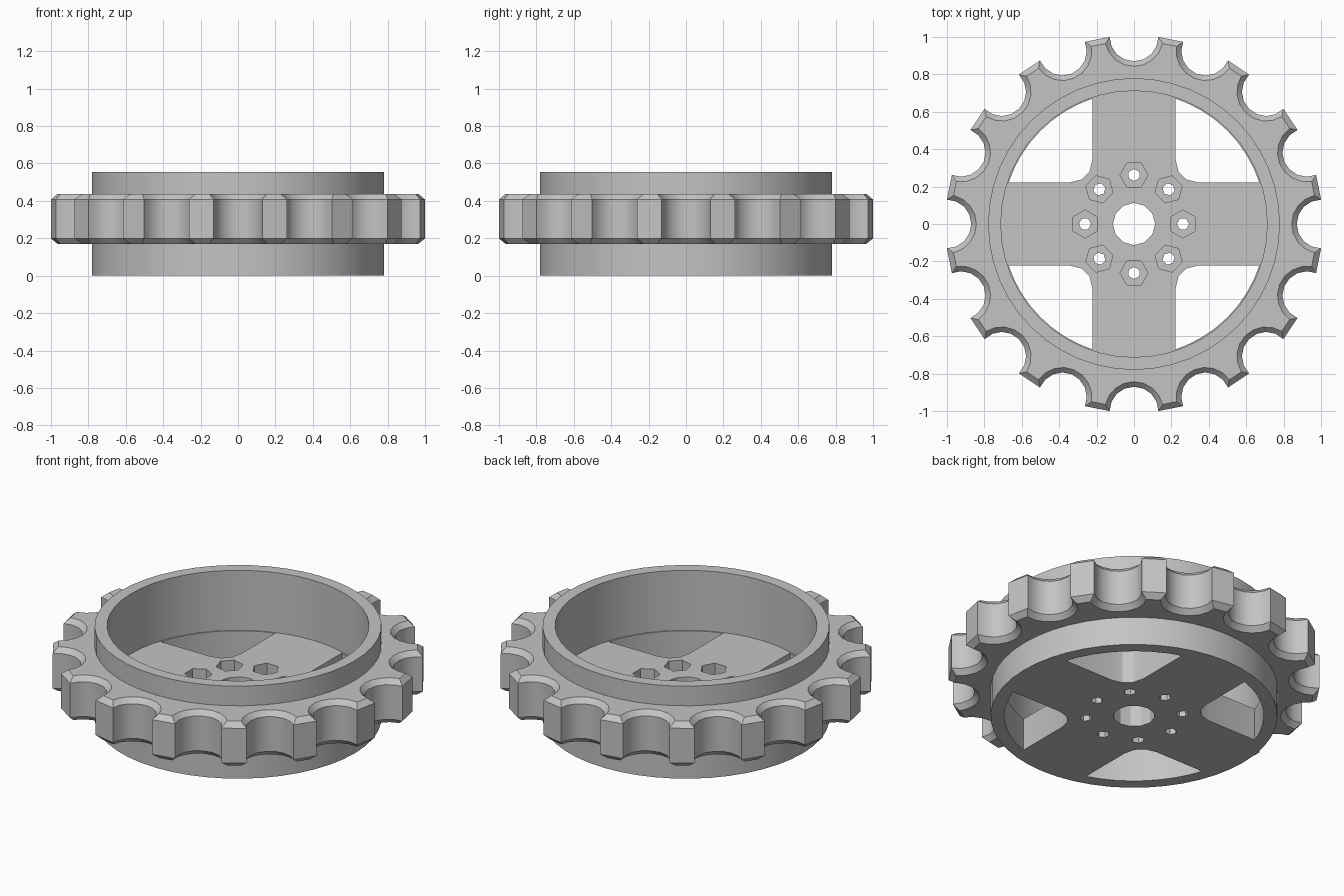
import bpy, bmesh
from math import sin, cos, pi, radians, asin, atan2, hypot

cube = bpy.data.objects.get("Cube")
if cube:
    bpy.data.objects.remove(cube, do_unlink=True)

# Single plain grey
grey = bpy.data.materials.new("plain_grey")
grey.use_nodes = True
colour = (0.55, 0.55, 0.55, 1)
grey.diffuse_color = colour
grey.node_tree.nodes["Principled BSDF"].inputs["Base Color"].default_value = colour


def finish(bm, name):
    bmesh.ops.recalc_face_normals(bm, faces=bm.faces)
    mesh = bpy.data.meshes.new(name)
    bm.to_mesh(mesh)
    bm.free()
    mesh.materials.append(grey)
    obj = bpy.data.objects.new(name, mesh)
    bpy.context.collection.objects.link(obj)
    return obj


def circle(r, n, cx=0, cy=0, turn=0):
    return [(cx + r * cos(turn + 2 * pi * i / n),
             cy + r * sin(turn + 2 * pi * i / n)) for i in range(n)]


def add_prism(bm, outline, z0, z1):
    low = [bm.verts.new((x, y, z0)) for x, y in outline]
    high = [bm.verts.new((x, y, z1)) for x, y in outline]
    bm.faces.new(low[::-1])
    bm.faces.new(high)
    for i in range(len(low)):
        j = (i + 1) % len(low)
        bm.faces.new((low[i], low[j], high[j], high[i]))


def activate(obj):
    bpy.ops.object.select_all(action='DESELECT')
    obj.select_set(True)
    bpy.context.view_layer.objects.active = obj


def cut(target, prisms):
    bm = bmesh.new()
    for prism in prisms:
        add_prism(bm, *prism)
    cutter = finish(bm, "cutter")
    cutter.hide_render = True
    mod = target.modifiers.new("cut", 'BOOLEAN')
    mod.operation = 'DIFFERENCE'
    mod.solver = 'EXACT'
    mod.object = cutter
    activate(target)
    bpy.ops.object.modifier_apply(modifier=mod.name)
    bpy.data.objects.remove(cutter, do_unlink=True)


# Drum: open cup with a cross-shaped floor
FLOOR = 0.195
bm = bmesh.new()
add_prism(bm, circle(0.78, 48), 0, 0.555)
drum = finish(bm, "drum")
cut(drum, [(circle(0.712, 48), FLOOR, 0.7)])

# Four windows leaving the cross arms
ARM, WIN = 0.222, 0.706
start = asin(ARM / WIN)
window = [(WIN * cos(a), WIN * sin(a)) for a in
          [start + (pi / 2 - 2 * start) * i / 8 for i in range(9)]]
window += [(ARM, 0.345), (0.238, 0.28), (0.28, 0.238), (0.345, ARM)]
windows = []
for k in range(4):
    c, s = cos(k * pi / 2), sin(k * pi / 2)
    windows.append(([(x * c - y * s, x * s + y * c) for x, y in window], -0.1, 0.3))
cut(drum, windows)

# Hub hole, bolt holes and hexagonal nut pockets
bolts = [(0.262 * cos(k * pi / 4), 0.262 * sin(k * pi / 4), k * pi / 4) for k in range(8)]
cut(drum, [(circle(0.113, 12), -0.1, 0.3)] +
    [(circle(0.075, 6, x, y, a + pi / 2), 0.11, 0.3) for x, y, a in bolts])
cut(drum, [(circle(0.033, 6, x, y, a), -0.1, 0.25) for x, y, a in bolts])


# Toothed ring: scalloped outline lofted with chamfered edges
TEETH, STEPS = 16, 8


def scallops(radius, dip):
    points = []
    for k in range(TEETH):
        turn = 2 * pi * k / TEETH
        for i in range(STEPS + 1):
            a = pi + dip + (pi - 2 * dip) * i / STEPS
            u, v = 1 + radius * sin(a), radius * cos(a)
            r, t = hypot(u, v), atan2(v, u) + turn
            points.append((r * cos(t), r * sin(t)))
    return points


outer = scallops(0.13, 0)
inner_edge = scallops(0.157, radians(13))
bore = [(0.75 * x / hypot(x, y), 0.75 * y / hypot(x, y)) for x, y in outer]
bm = bmesh.new()
rings = [[bm.verts.new((x, y, z)) for x, y in outline] for outline, z in
         ((bore, 0.17), (inner_edge, 0.17), (outer, 0.2),
          (outer, 0.408), (inner_edge, 0.437), (bore, 0.437))]
count = len(outer)
for a, b in zip(rings, rings[1:] + rings[:1]):
    for i in range(count):
        j = (i + 1) % count
        bm.faces.new((a[i], a[j], b[j], b[i]))
teeth = finish(bm, "toothed_ring")

for obj in (drum, teeth):
    activate(obj)
    bpy.ops.object.shade_smooth_by_angle(angle=radians(28))
